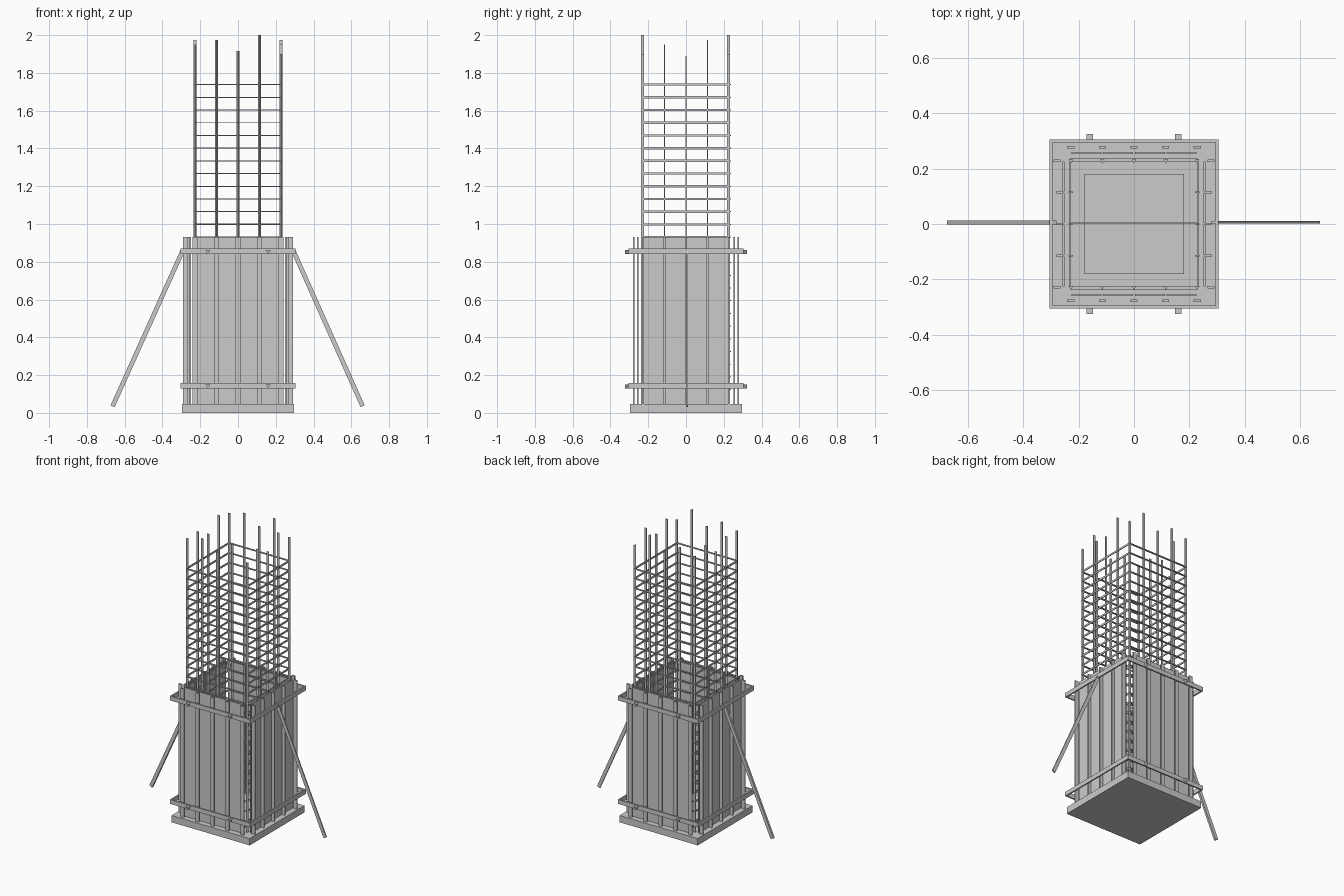
import bpy, bmesh
from math import sin, cos, pi
from mathutils import Vector

if "Cube" in bpy.data.objects:
    bpy.data.objects.remove(bpy.data.objects["Cube"])


def finish(bm, name):
    bmesh.ops.recalc_face_normals(bm, faces=bm.faces)
    me = bpy.data.meshes.new(name)
    bm.to_mesh(me)
    bm.free()
    ob = bpy.data.objects.new(name, me)
    bpy.context.collection.objects.link(ob)
    return ob


def box(bm, x, y, z, sx, sy, sz):
    vs = bmesh.ops.create_cube(bm, size=1)["verts"]
    for v in vs:
        v.co = Vector((x + v.co.x * sx, y + v.co.y * sy, z + v.co.z * sz))


def prism(bm, a, b, r, u, w):
    # three-sided bar from a to b, u and w span its cross-section
    a, b, u, w = map(Vector, (a, b, u, w))
    angs = [-pi / 2 + i * 2 * pi / 3 for i in range(3)]
    rings = [[bm.verts.new(p + r * (cos(t) * u + sin(t) * w)) for t in angs] for p in (a, b)]
    for i in range(3):
        j = (i + 1) % 3
        bm.faces.new((rings[0][i], rings[0][j], rings[1][j], rings[1][i]))
    bm.faces.new(rings[0])
    bm.faces.new(rings[1])


def plank_between(name, a, b, width, thick):
    # flat board in the xz plane
    a, b = Vector(a), Vector(b)
    d = (b - a).normalized()
    n = Vector((-d.z, 0, d.x)) * width / 2
    t = Vector((0, thick / 2, 0))
    bm = bmesh.new()
    vs = [[bm.verts.new(p + n * i + t * j) for i, j in ((-1, -1), (1, -1), (1, 1), (-1, 1))] for p in (a, b)]
    for i in range(4):
        j = (i + 1) % 4
        bm.faces.new((vs[0][i], vs[0][j], vs[1][j], vs[1][i]))
    bm.faces.new(vs[0])
    bm.faces.new(vs[1])
    return finish(bm, name)


GRID = (-0.228, -0.114, 0, 0.114, 0.228)
BOT, TOP = 0.045, 0.932

# base slab and low kicker
bm = bmesh.new()
box(bm, 0, 0, 0.0235, 0.595, 0.595, 0.047)
finish(bm, "base_slab")
bm = bmesh.new()
box(bm, 0, 0, 0.06, 0.36, 0.36, 0.03)
finish(bm, "concrete_kicker")

# formwork boards, four on each side
bm = bmesh.new()
H, M = TOP - BOT, (TOP + BOT) / 2
for s in (-1, 1):
    for i in range(4):
        c = (GRID[i] + GRID[i + 1]) / 2
        box(bm, c, s * 0.256, M, 0.108, 0.008, H)
        box(bm, s * 0.254, c, M, 0.008, 0.108, H)
finish(bm, "formwork_boards")

# vertical studs outside the boards
bm = bmesh.new()
for s in (-1, 1):
    for g in GRID:
        box(bm, g, s * 0.277, M, 0.026, 0.009, H)
        x = 0.278 if abs(g) > 0.2 else 0.267
        box(bm, s * x, g, M, 0.026, 0.009, H)
finish(bm, "formwork_studs")

# clamp boards and their bolts
bm = bmesh.new()
bolts = bmesh.new()
for z in (0.143, 0.855):
    for s in (-1, 1):
        box(bm, 0, s * 0.3, z, 0.61, 0.01, 0.03)
        box(bm, s * 0.3, 0, z, 0.01, 0.61, 0.03)
        for x in (-0.16, 0.16):
            prism(bolts, (x, s * 0.303, z), (x, s * 0.324, z), 0.014, (1, 0, 0), (0, 0, 1))
finish(bm, "clamp_boards")
finish(bolts, "clamp_bolts")

# vertical reinforcing bars of varied height
bm = bmesh.new()
for s in (-1, 1):
    for x, top in zip(GRID, (1.945, 1.975, 1.915, 2.0, 1.9)):
        prism(bm, (x, s * 0.228, BOT), (x, s * 0.228, top), 0.01, (1, 0, 0), (0, 1, 0))
    for y, top in zip(GRID[1:4], (1.95, 1.89, 1.975)):
        box(bm, s * 0.228, y, (BOT + top) / 2, 0.016, 0.005, top - BOT)
finish(bm, "vertical_rebar")

# horizontal stirrups
bm = bmesh.new()
for i in range(25):
    z = 1.738 - i * 0.0673
    for s in (-1, 1):
        box(bm, 0, s * 0.232, z, 0.46, 0.012, 0.005)
        box(bm, s * 0.23, 0, z, 0.005, 0.46, 0.012)
finish(bm, "stirrups")

# cross tie through the cage
bm = bmesh.new()
box(bm, 0, 0.005, 0.998, 0.46, 0.006, 0.007)
finish(bm, "cross_tie")

# slanted braces
plank_between("left_brace", (-0.29, 0.006, 0.865), (-0.664, 0.006, 0.035), 0.024, 0.014)
plank_between("right_brace", (0.29, 0.006, 0.865), (0.66, 0.006, 0.035), 0.024, 0.008)
